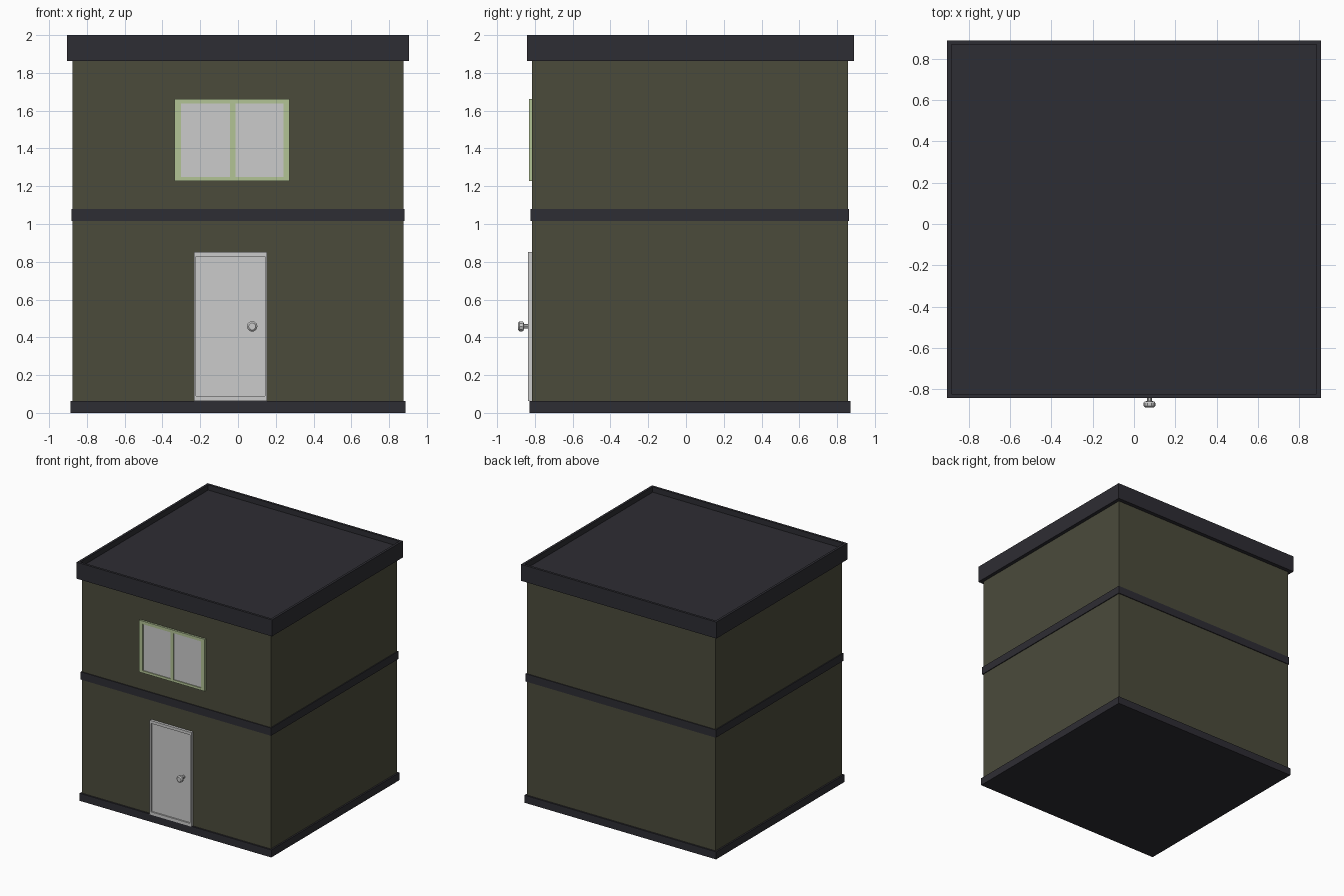
import bpy, bmesh
from math import cos, sin, tau

if "Cube" in bpy.data.objects:
    bpy.data.objects.remove(bpy.data.objects["Cube"])


def material(name, rgb):
    m = bpy.data.materials.new(name)
    m.diffuse_color = (*rgb, 1)
    m.use_nodes = True
    m.node_tree.nodes["Principled BSDF"].inputs["Base Color"].default_value = m.diffuse_color
    return m


OLIVE = material("olive", (0.070, 0.070, 0.044))
DARK = material("dark_trim", (0.027, 0.026, 0.033))
GREEN = material("pale_green", (0.45, 0.55, 0.30))


def finish(name, bm, mat):
    bmesh.ops.recalc_face_normals(bm, faces=bm.faces[:])
    me = bpy.data.meshes.new(name)
    bm.to_mesh(me)
    bm.free()
    ob = bpy.data.objects.new(name, me)
    bpy.context.collection.objects.link(ob)
    if mat:
        me.materials.append(mat)
    return ob


def add_box(bm, lo, hi):
    r = bmesh.ops.create_cube(bm, size=1)
    for v in r["verts"]:
        v.co = [(a + b) / 2 + c * (b - a) for a, b, c in zip(lo, hi, v.co)]


def boxes(name, mat, *spans):
    bm = bmesh.new()
    for lo, hi in spans:
        add_box(bm, lo, hi)
    return finish(name, bm, mat)


def recessed_panel(name, x, z, y_front, y_back, side, bottom, top, depth, mat=None):
    """Box whose front face is inset by a border and pushed back."""
    bm = bmesh.new()
    x0, x1 = x
    z0, z1 = z

    def ring(y, a, b, c):
        return [bm.verts.new((px, y, pz)) for px, pz in
                ((x0 + a, z0 + b), (x1 - a, z0 + b), (x1 - a, z1 - c), (x0 + a, z1 - c))]
    rings = [ring(y_back, 0, 0, 0), ring(y_front, 0, 0, 0),
             ring(y_front, side, bottom, top), ring(y_front + depth, side, bottom, top)]
    for r, s in zip(rings, rings[1:]):
        for i in range(4):
            bm.faces.new((r[i], r[i - 1], s[i - 1], s[i]))
    bm.faces.new(rings[0])
    bm.faces.new(rings[-1])
    return finish(name, bm, mat)


# Base, walls and floor band
boxes("base", DARK, ((-0.888, -0.828, 0), (0.888, 0.87, 0.063)))
boxes("walls", OLIVE, ((-0.875, -0.815, 0.063), (0.875, 0.857, 1.862)))
boxes("floor_band", DARK, ((-0.882, -0.822, 1.015), (0.882, 0.864, 1.08)))

# Flat roof with sunken deck inside a thin parapet
bm = bmesh.new()
add_box(bm, (-0.905, -0.843, 1.862), (0.905, 0.89, 2.0))
top = max(bm.faces, key=lambda f: f.calc_center_median().z)
bmesh.ops.inset_region(bm, faces=[top], thickness=0.028)
deck = bmesh.ops.extrude_face_region(bm, geom=[top])["geom"]
bmesh.ops.translate(bm, vec=(0, 0, -0.045),
                    verts=[v for v in deck if isinstance(v, bmesh.types.BMVert)])
if top.is_valid:
    bmesh.ops.delete(bm, geom=[top], context="FACES")
finish("roof", bm, DARK)

# Window: frame bars, mullion and glass
x0, x1, z0, z1 = -0.335, 0.272, 1.228, 1.663
yf, yb = -0.831, -0.813
boxes("window_frame", GREEN,
      ((x0, yf, z0), (x0 + 0.034, yb, z1)),
      ((x1 - 0.031, yf, z0), (x1, yb, z1)),
      ((x0 + 0.034, yf, z1 - 0.025), (x1 - 0.031, yb, z1)),
      ((x0 + 0.034, yf, z0), (x1 - 0.031, yb, z0 + 0.02)),
      ((-0.042, yf, z0 + 0.02), (-0.014, yb, z1 - 0.025)))
boxes("window_glass", None, ((x0 + 0.02, -0.824, z0 + 0.01), (x1 - 0.02, yb, z1 - 0.01)))

# Door with raised border
recessed_panel("door", (-0.233, 0.153), (0.064, 0.853), -0.836, -0.813,
               0.011, 0.025, 0.024, 0.012)

# Door knob: turned profile of (y, radius)
profile = [(-0.822, 0.013), (-0.858, 0.013), (-0.860, 0.024), (-0.866, 0.028),
           (-0.882, 0.028), (-0.890, 0.019)]
N = 10
bm = bmesh.new()
rings = [[bm.verts.new((0.075 + r * cos(tau * i / N), y, 0.458 + r * sin(tau * i / N)))
          for i in range(N)] for y, r in profile]
for r, s in zip(rings, rings[1:]):
    for i in range(N):
        bm.faces.new((r[i], r[i - 1], s[i - 1], s[i]))
bm.faces.new(rings[0])
bm.faces.new(rings[-1])
finish("door_knob", bm, None)
